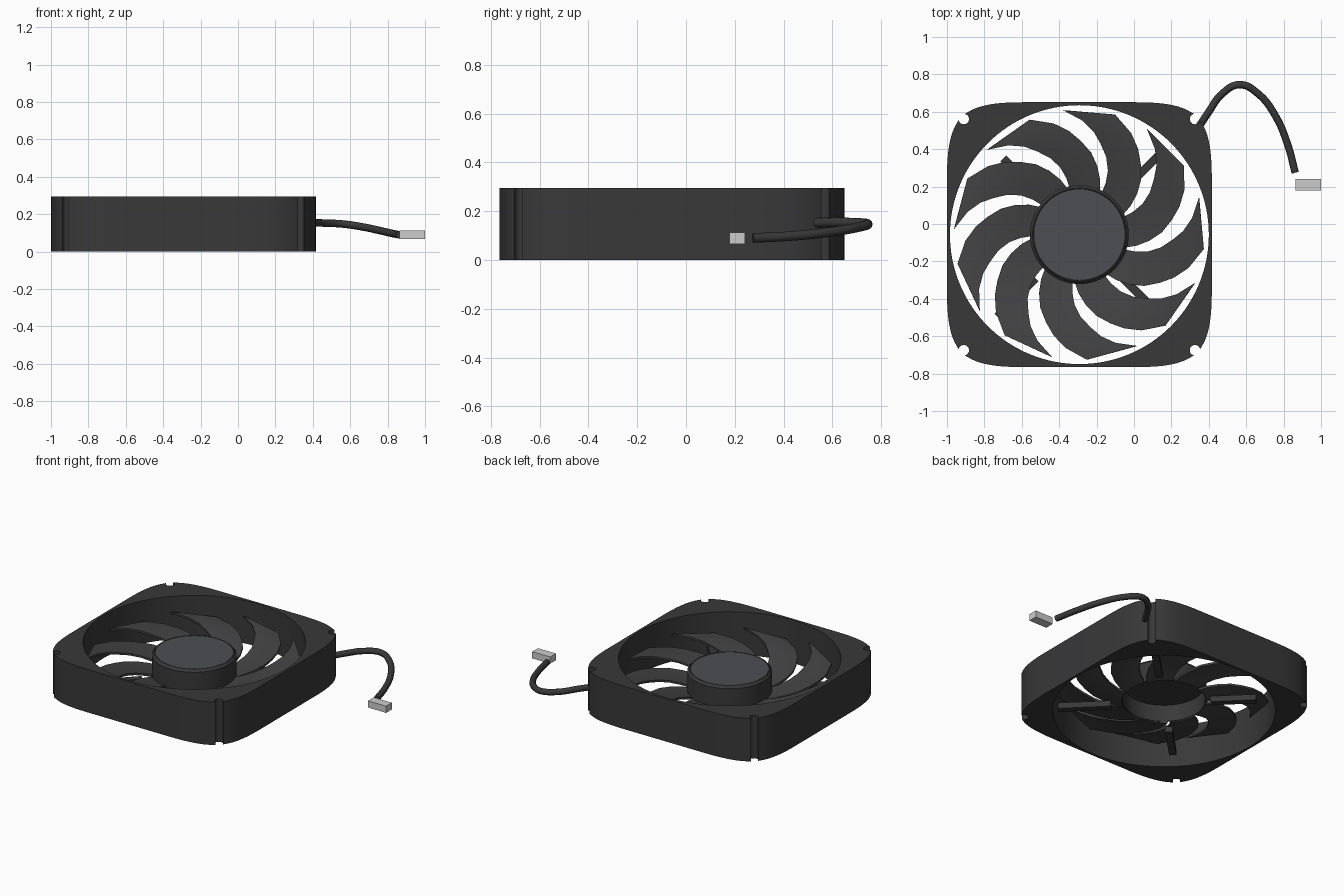
import bpy, bmesh, math
from mathutils import Vector

if "Cube" in bpy.data.objects:
    bpy.data.objects.remove(bpy.data.objects["Cube"])

CX, CY = -0.292, -0.057          # fan axis


def material(name, r, g, b):
    m = bpy.data.materials.new(name)
    m.diffuse_color = (r, g, b, 1)
    m.use_nodes = True
    m.node_tree.nodes["Principled BSDF"].inputs["Base Color"].default_value = m.diffuse_color
    return m


BLACK = material("black_plastic", 0.04, 0.04, 0.042)
BLADE = material("blade_plastic", 0.055, 0.055, 0.058)
LABEL = material("hub_label", 0.075, 0.077, 0.088)
LIGHT = material("connector_plastic", 0.55, 0.55, 0.55)


def finish(ob, mat, smooth=True):
    ob.data.materials.append(mat)
    bpy.ops.object.select_all(action='DESELECT')
    ob.select_set(True)
    bpy.context.view_layer.objects.active = ob
    if ob.type == 'CURVE':
        bpy.ops.object.convert(target='MESH')
        ob = bpy.context.object
    if smooth:
        bpy.ops.object.shade_smooth_by_angle(angle=math.radians(35))
    return ob


def link(name, data, loc=(0, 0, 0)):
    ob = bpy.data.objects.new(name, data)
    ob.location = loc
    bpy.context.collection.objects.link(ob)
    return ob


def from_bmesh(name, bm, mat, loc=(0, 0, 0), smooth=True):
    bmesh.ops.recalc_face_normals(bm, faces=bm.faces)
    me = bpy.data.meshes.new(name)
    bm.to_mesh(me)
    bm.free()
    return finish(link(name, me, loc), mat, smooth)


def box(name, size, loc, mat, rot=0):
    bm = bmesh.new()
    bmesh.ops.create_cube(bm, size=1)
    bmesh.ops.scale(bm, vec=size, verts=bm.verts)
    ob = from_bmesh(name, bm, mat, loc, False)
    ob.rotation_euler.z = rot
    return ob


def lathe(name, profile, mat, steps=72):
    bm = bmesh.new()
    vs = [bm.verts.new((r, 0, z)) for r, z in profile]
    es = [bm.edges.new(p) for p in zip(vs, vs[1:])]
    bmesh.ops.spin(bm, geom=vs + es, cent=(0, 0, 0), axis=(0, 0, 1),
                   angle=math.tau, steps=steps, use_merge=True)
    bmesh.ops.remove_doubles(bm, verts=bm.verts, dist=1e-5)
    return from_bmesh(name, bm, mat, (CX, CY, 0))


# Frame: soft square outline with a screw notch in each corner, round bore
HALF, START, HANDLE, NOTCH, NOTCH_R = 0.708, 0.30, 0.633, 0.618, 0.028
corner = []
for i in range(25):
    t = i / 24
    w = ((1 - t) ** 3, 3 * t * (1 - t) ** 2, 3 * t * t * (1 - t), t ** 3)
    x = w[0] * HALF + w[1] * HALF + w[2] * HANDLE + w[3] * START
    y = w[0] * START + w[1] * HANDLE + w[2] * HALF + w[3] * HALF
    corner.append(Vector((x, y)))
c = Vector((NOTCH, NOTCH))
keep = [p for p in corner if (p - c).length > NOTCH_R + 0.003]
arc = [c + NOTCH_R * Vector((math.cos(a), math.sin(a)))
       for a in (math.radians(-10 - 250 * k / 16) for k in range(17))]
profile = ([p for p in keep if p.x > p.y] + arc + [p for p in keep if p.x < p.y])
outline = []
for q in range(4):
    s, k = math.sin(q * math.pi / 2), math.cos(q * math.pi / 2)
    outline += [(p.x * k - p.y * s, p.x * s + p.y * k) for p in profile]
bore = [(0.692 * math.cos(i * math.tau / 128), 0.692 * math.sin(i * math.tau / 128))
        for i in range(128)]
cu = bpy.data.curves.new("frame", 'CURVE')
cu.dimensions, cu.fill_mode, cu.extrude = '2D', 'BOTH', 0.1475
for loop in (outline, bore):
    sp = cu.splines.new('POLY')
    sp.points.add(len(loop) - 1)
    for pt, (x, y) in zip(sp.points, loop):
        pt.co = (x, y, 0, 1)
    sp.use_cyclic_u = True
finish(link("frame", cu, (CX, CY, 0.1475)), BLACK)

# Hub: thin cup open at the bottom, with a label disc on top
TOP = 0.228
lathe("hub", [(0, TOP - 0.004), (0.244, TOP - 0.004), (0.246, TOP), (0.25, TOP),
              (0.264, TOP - 0.016), (0.264, 0.075), (0.257, 0.075),
              (0.257, 0.19), (0, 0.19)], BLACK)
lathe("hub_label", [(0, TOP - 0.001), (0.243, TOP - 0.001), (0.243, TOP - 0.005),
                    (0, TOP - 0.005)], LABEL)

# Blades: radius, trailing angle, leading angle; they rise towards the tip
stations = [(0.260, 25, 62), (0.31, 29, 63), (0.375, 35, 66), (0.44, 41.5, 71),
            (0.50, 49, 77), (0.555, 55.5, 82), (0.61, 63, 88.5), (0.67, 73.4, 97.4)]
CH = 6
bm = bmesh.new()
for b in range(9):
    rows = []
    for n, (r, a0, a1) in enumerate(stations):
        u = (r - 0.26) / 0.41
        z0, z1 = 0.079 + 0.086 * u, 0.085 + 0.115 * u
        row = []
        for j in range(CH + 1):
            t = j / CH
            a = math.radians(a0 + (a1 - a0) * t + b * 40)
            rr = r
            if n == len(stations) - 1:      # tip is a straight chord
                half = math.radians((a1 - a0) / 2)
                rr = r * math.cos(half) / math.cos(half * (2 * t - 1))
            row.append(bm.verts.new((rr * math.cos(a), rr * math.sin(a),
                                     z0 + (z1 - z0) * t)))
        rows.append(row)
    for ra, rb in zip(rows, rows[1:]):
        for j in range(CH):
            bm.faces.new((ra[j], rb[j], rb[j + 1], ra[j + 1]))
bmesh.ops.recalc_face_normals(bm, faces=bm.faces)
bmesh.ops.solidify(bm, geom=bm.faces[:], thickness=0.014)
from_bmesh("blades", bm, BLADE, (CX, CY, 0))

# Support struts below the blades, on the diagonals
for deg, r0, r1 in ((45, 0.35, 0.64), (135, 0.29, 0.575), (225, 0.33, 0.62), (315, 0.33, 0.66)):
    a, m = math.radians(deg), (r0 + r1) / 2
    box("strut", (r1 - r0, 0.045, 0.04),
        (CX + m * math.cos(a), CY + m * math.sin(a), 0.06), BLACK, a)

# Cable from the corner notch to the connector
path = [(0.35, 0.525, 0.152), (0.40, 0.60, 0.154), (0.47, 0.695, 0.152),
        (0.565, 0.745, 0.147), (0.665, 0.695, 0.132), (0.755, 0.58, 0.113),
        (0.82, 0.43, 0.098), (0.862, 0.275, 0.09)]
cu = bpy.data.curves.new("cable", 'CURVE')
cu.dimensions, cu.bevel_depth, cu.bevel_resolution = '3D', 0.02, 4
cu.use_fill_caps, cu.resolution_u = True, 8
sp = cu.splines.new('BEZIER')
sp.bezier_points.add(len(path) - 1)
for pt, co in zip(sp.bezier_points, path):
    pt.co = co
    pt.handle_left_type = pt.handle_right_type = 'AUTO'
finish(link("cable", cu), BLACK)

# Connector: two halves side by side
for y in (0.1945, 0.2255):
    box("connector_half", (0.137, 0.031, 0.046), (0.9315, y, 0.089), LIGHT)
